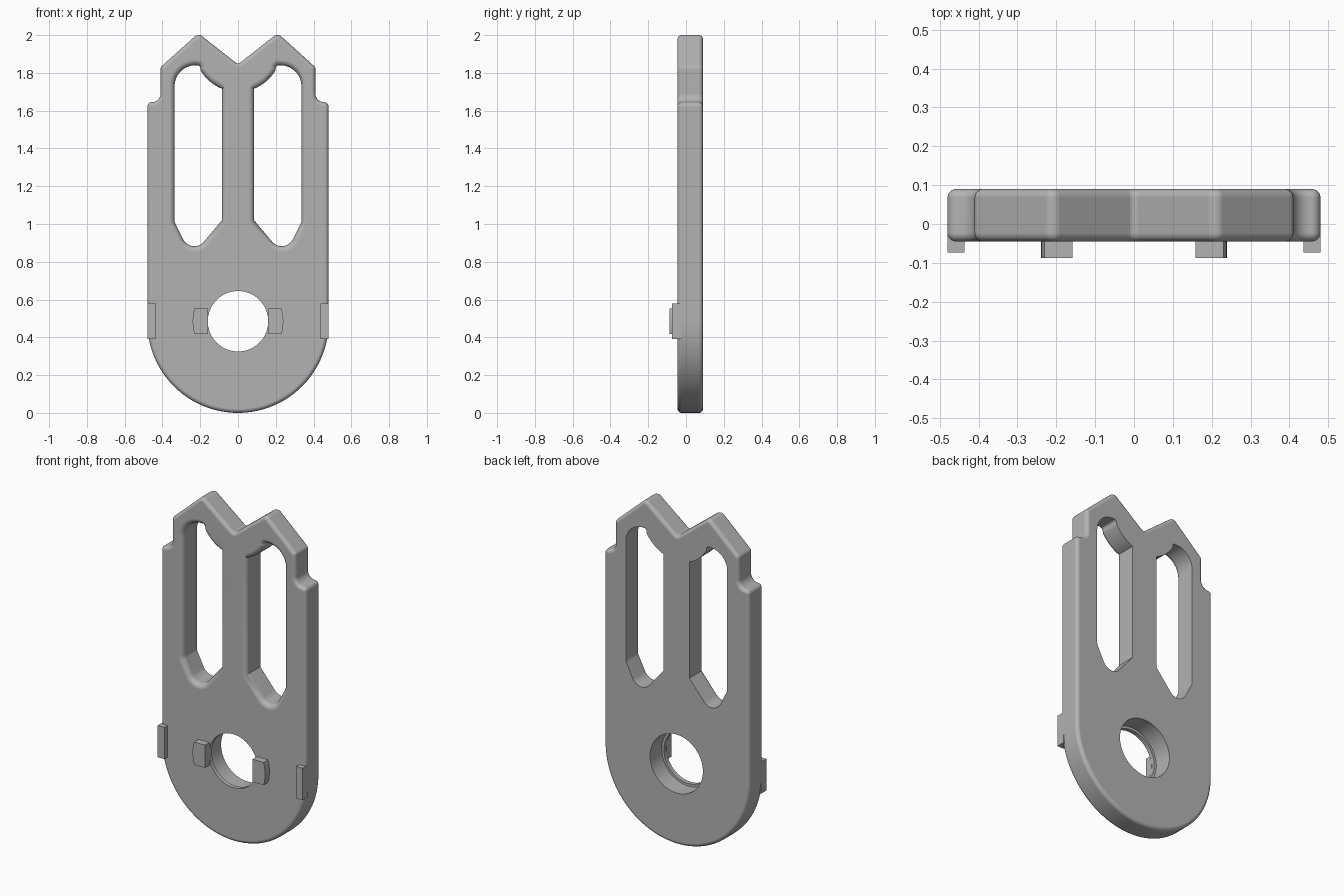
import bpy, bmesh, math
from mathutils import Vector

if "Cube" in bpy.data.objects:
    bpy.data.objects.remove(bpy.data.objects["Cube"])

FRONT, BACK = -0.045, 0.09
HUB_Z = 0.485

grey = bpy.data.materials.new("grey")
grey.use_nodes = True
colour = (0.45, 0.45, 0.45, 1)
grey.diffuse_color = colour
grey.node_tree.nodes["Principled BSDF"].inputs["Base Color"].default_value = colour


def arc(cx, cz, r, start, end, n):
    """Points on an arc, angles in degrees, in (x, z, corner radius) form."""
    angles = [math.radians(start + (end - start) * i / n) for i in range(n + 1)]
    return [(cx + r * math.cos(a), cz + r * math.sin(a), 0) for a in angles]


def rounded(corners, steps=8):
    """Turn (x, z, radius) corners into a loop with filleted corners."""
    loop = []
    for i, (x, z, r) in enumerate(corners):
        p = Vector((x, z))
        if r == 0:
            loop.append(p)
            continue
        a = (Vector(corners[i - 1][:2]) - p).normalized()
        b = (Vector(corners[(i + 1) % len(corners)][:2]) - p).normalized()
        half = a.angle(b) / 2
        centre = p + (a + b).normalized() * r / math.sin(half)
        u = p + a * r / math.tan(half) - centre
        v = p + b * r / math.tan(half) - centre
        sweep = u.angle(v)
        for k in range(steps + 1):
            t = k / steps
            loop.append(centre + (u * math.sin((1 - t) * sweep)
                                  + v * math.sin(t * sweep)) / math.sin(sweep))
    return loop


def offset(loop, d):
    """Move a counter-clockwise loop outward by d."""
    out = []
    for i, p in enumerate(loop):
        e1 = (p - loop[i - 1]).normalized()
        e2 = (loop[(i + 1) % len(loop)] - p).normalized()
        n1, n2 = Vector((e1.y, -e1.x)), Vector((e2.y, -e2.x))
        out.append(p + (n1 + n2) * d / (1 + n1.dot(n2)))
    return out


def loft(name, loop, levels):
    """Skin a loop through (outward offset, y) levels from front to back."""
    bm = bmesh.new()
    rings = [[bm.verts.new((p.x, y, p.y)) for p in offset(loop, d)] for d, y in levels]
    n = len(loop)
    for r0, r1 in zip(rings, rings[1:]):
        for i in range(n):
            j = (i + 1) % n
            bm.faces.new((r0[i], r0[j], r1[j], r1[i]))
    bm.faces.new(rings[0])
    bm.faces.new(rings[-1][::-1])
    bmesh.ops.recalc_face_normals(bm, faces=bm.faces)
    mesh = bpy.data.meshes.new(name)
    bm.to_mesh(mesh)
    bm.free()
    mesh.materials.append(grey)
    obj = bpy.data.objects.new(name, mesh)
    bpy.context.collection.objects.link(obj)
    return obj


def quarter(r, n=6):
    """Offset and depth pairs of a quarter-round."""
    angles = [math.pi / 2 * i / n for i in range(n + 1)]
    return [(r * (1 - math.cos(a)), r * (1 - math.sin(a))) for a in angles]


def mirrored(loop):
    return [Vector((-p.x, p.y)) for p in reversed(loop)]


# Plate outline: round bottom, stepped shoulders, two peaks
right = [(0.48, 1.645, 0.024), (0.41, 1.645, 0.045), (0.41, 1.83, 0.024),
         (0.21, 2.01, 0.03)]
left = [(-x, z, r) for x, z, r in reversed(right)]
outline = rounded(arc(0, 0.48, 0.48, -180, 0, 64) + right + [(0, 1.845, 0.02)] + left)
rim = quarter(0.022)
plate = loft("plate", outline,
             [(-d, FRONT + y) for d, y in reversed(rim)]
             + [(-d, BACK - y) for d, y in rim])

# Long slots, rounded over at the front only
slot = rounded([(0.085, 1.02, 0), (0.245, 0.83, 0.065), (0.336, 1.01, 0.05),
                (0.336, 1.84, 0.11), (0.2, 1.84, 0.015)]
               + arc(0, 1.93, 0.23, -30, -68.3, 12))
flare = [(0.03, FRONT - 0.1)] + [(d, FRONT + y) for d, y in reversed(quarter(0.03))]
flare.append((0, BACK + 0.1))
cutters = [loft("left_slot_cutter", slot, flare),
           loft("right_slot_cutter", mirrored(slot), flare)]

# Hub hole with a thin lip at the front
hole = rounded(arc(0, HUB_Z, 0.16, 0, 354.375, 63))
cutters.append(loft("hub_hole_cutter", hole,
                    [(0, FRONT - 0.1), (0, FRONT + 0.025),
                     (0.015, FRONT + 0.025), (0.015, BACK + 0.1)]))

bpy.context.view_layer.objects.active = plate
for cutter in cutters:
    mod = plate.modifiers.new("cut", "BOOLEAN")
    mod.operation, mod.solver, mod.object = "DIFFERENCE", "EXACT", cutter
    bpy.ops.object.modifier_apply(modifier=mod.name)
    bpy.data.objects.remove(cutter)

# Smooth rounded rims, crisp hole edges
bpy.ops.object.select_all(action="DESELECT")
plate.select_set(True)
bpy.ops.object.shade_smooth_by_angle(angle=math.radians(32))
weighted = plate.modifiers.new("weighted_normals", "WEIGHTED_NORMAL")
weighted.keep_sharp = True

# Hub tabs with curved outer sides, and clips on the plate's edges
swing = math.degrees(math.asin(0.068 / 0.24))
tab = rounded([(0.158, HUB_Z + 0.068, 0), (0.158, HUB_Z - 0.068, 0)]
              + arc(0, HUB_Z, 0.24, -swing, swing, 8))
clip = rounded([(0.436, 0.39, 0), (0.48, 0.39, 0), (0.48, 0.58, 0), (0.436, 0.58, 0)])
for side, flip in (("left", lambda p: p), ("right", mirrored)):
    loft(side + "_hub_tab", flip(tab), [(0, -0.087), (0, FRONT + 0.005)])
    loft(side + "_edge_clip", flip(clip), [(0, -0.074), (0, FRONT + 0.022)])
